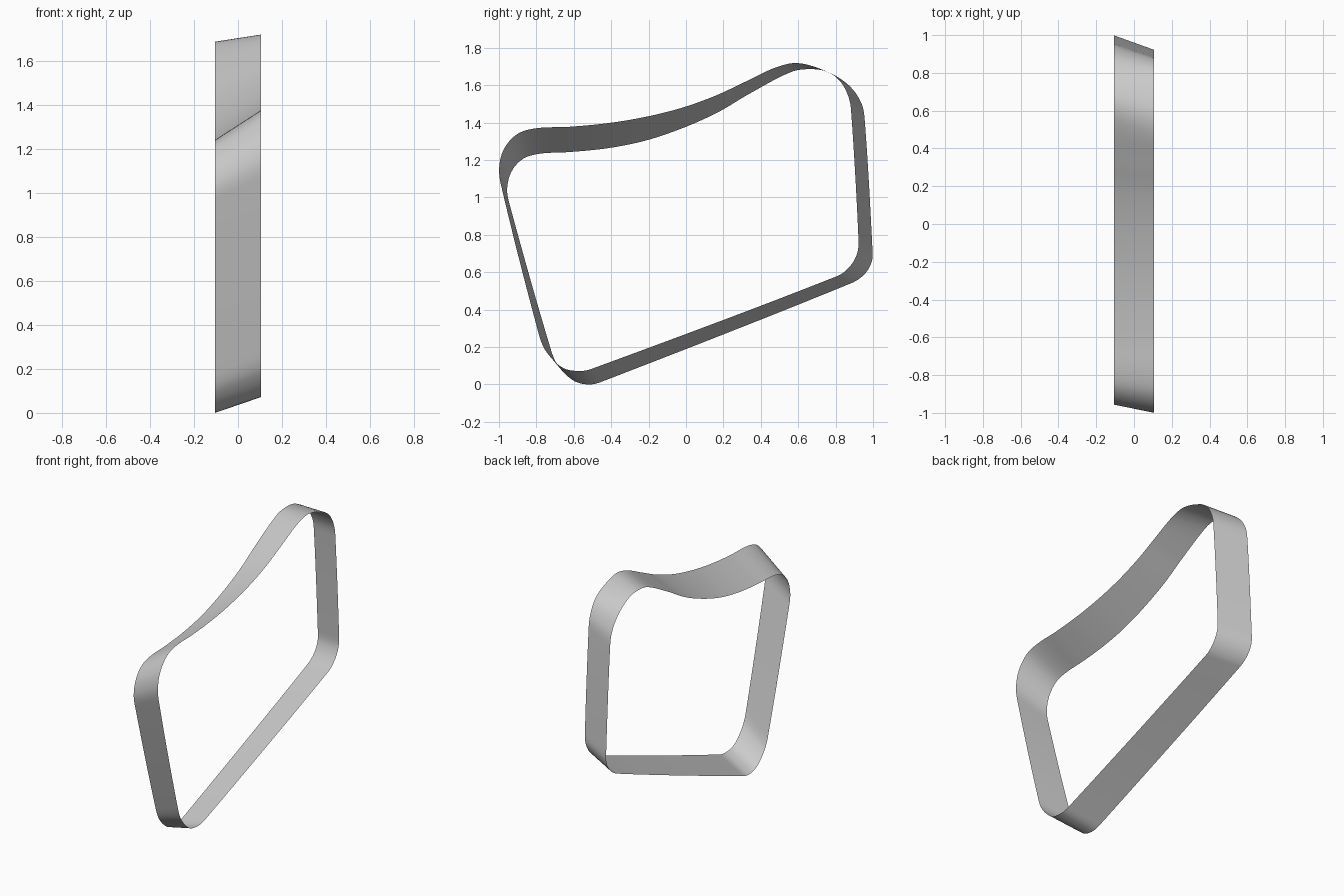
import bpy, bmesh
from mathutils import Vector
from mathutils.geometry import interpolate_bezier

if "Cube" in bpy.data.objects:
    bpy.data.objects.remove(bpy.data.objects["Cube"])

HALF_WIDTH = 0.105
STEPS = 8

# matching (y, z) points round the loop: left edge (-x) and right edge (+x)
left_pts = [(-0.52, 0.0), (-0.45, 0.015), (0.88, 0.54), (0.955, 0.59), (0.994, 0.66),
            (0.996, 0.74), (0.955, 1.42), (0.935, 1.51), (0.87, 1.60), (0.757, 1.671),
            (0.66, 1.686), (0.56, 1.67), (0.34, 1.555), (0.17, 1.455), (-0.02, 1.37),
            (-0.22, 1.303), (-0.42, 1.263), (-0.62, 1.243), (-0.78, 1.234), (-0.87, 1.207),
            (-0.932, 1.14), (-0.956, 1.05), (-0.945, 0.97), (-0.722, 0.185),
            (-0.68, 0.095), (-0.60, 0.02)]
right_pts = [(-0.57, 0.072), (-0.50, 0.085), (0.81, 0.58), (0.875, 0.63), (0.915, 0.70),
             (0.922, 0.78), (0.883, 1.46), (0.868, 1.54), (0.825, 1.62), (0.757, 1.671),
             (0.60, 1.718), (0.48, 1.695), (0.32, 1.62), (0.16, 1.545), (-0.02, 1.48),
             (-0.22, 1.43), (-0.42, 1.397), (-0.62, 1.378), (-0.80, 1.37), (-0.90, 1.34),
             (-0.970, 1.265), (-0.998, 1.17), (-0.990, 1.07), (-0.79, 0.28),
             (-0.75, 0.18), (-0.66, 0.09)]


def smooth_loop(points, x):
    """Closed smooth curve through the points, lying in one x plane."""
    p = [Vector((x, y, z)) for y, z in points]
    n = len(p)
    tangent = [(p[(i + 1) % n] - p[i - 1]).normalized() for i in range(n)]
    out = []
    for i in range(n):
        j = (i + 1) % n
        h = (p[j] - p[i]).length / 3
        out += interpolate_bezier(p[i], p[i] + tangent[i] * h,
                                  p[j] - tangent[j] * h, p[j], STEPS + 1)[:-1]
    return out


# thin band spanning the two edge curves
bm = bmesh.new()
a = [bm.verts.new(v) for v in smooth_loop(left_pts, -HALF_WIDTH)]
b = [bm.verts.new(v) for v in smooth_loop(right_pts, HALF_WIDTH)]
for i in range(len(a)):
    j = (i + 1) % len(a)
    bm.faces.new((a[i], a[j], b[j], b[i])).smooth = True

# faces point outwards from the middle of the loop
bm.normal_update()
centre = Vector((0, 0, 0.85))
if sum(f.normal.dot(f.calc_center_median() - centre) * f.calc_area() for f in bm.faces) < 0:
    bmesh.ops.reverse_faces(bm, faces=bm.faces)

mesh = bpy.data.meshes.new("band")
bm.to_mesh(mesh)
bm.free()
band = bpy.data.objects.new("band", mesh)
bpy.context.collection.objects.link(band)
